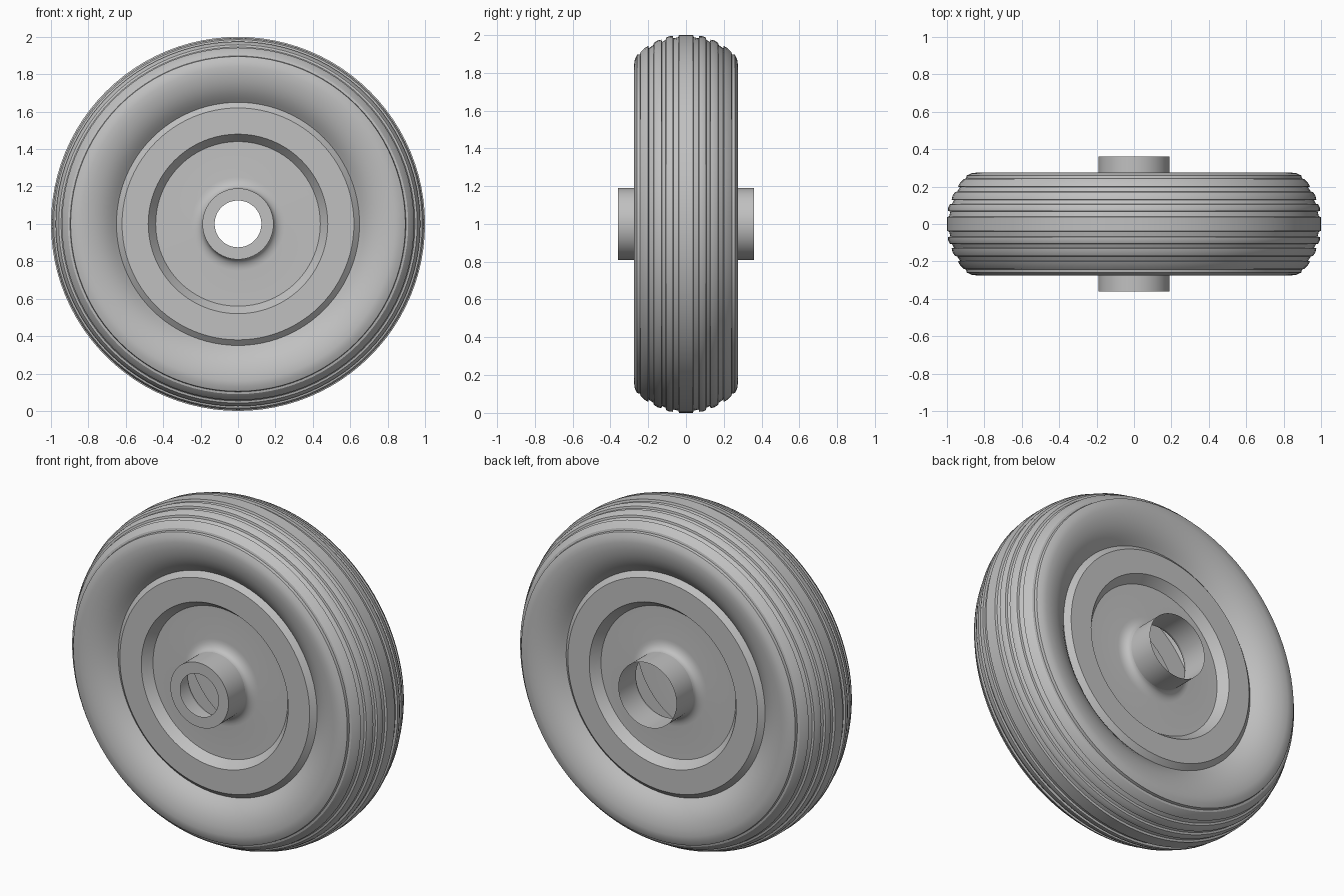
import bpy, bmesh, math
from mathutils import Matrix

if "Cube" in bpy.data.objects:
    bpy.data.objects.remove(bpy.data.objects["Cube"], do_unlink=True)

SIDES = 96
CENTRE_Z = 1.0

grey = bpy.data.materials.new("plain grey")
grey.use_nodes = True
colour = (0.53, 0.53, 0.53, 1)
grey.diffuse_color = colour
grey.node_tree.nodes["Principled BSDF"].inputs["Base Color"].default_value = colour


def lathe(name, profile):
    """Spin (radius, y) points about the wheel axle."""
    bm = bmesh.new()
    verts = [bm.verts.new((r, y, 0)) for r, y in profile]
    edges = [bm.edges.new(pair) for pair in zip(verts, verts[1:])]
    bmesh.ops.spin(bm, geom=verts + edges, cent=(0, 0, 0), axis=(0, 1, 0),
                   angle=math.tau, steps=SIDES, use_merge=True)
    bmesh.ops.remove_doubles(bm, verts=bm.verts, dist=1e-5)
    bmesh.ops.transform(bm, matrix=Matrix.Translation((0, 0, CENTRE_Z)), verts=bm.verts)
    bmesh.ops.recalc_face_normals(bm, faces=bm.faces)
    mesh = bpy.data.meshes.new(name)
    bm.to_mesh(mesh)
    bm.free()
    mesh.materials.append(grey)
    obj = bpy.data.objects.new(name, mesh)
    bpy.context.collection.objects.link(obj)
    bpy.ops.object.select_all(action="DESELECT")
    obj.select_set(True)
    bpy.context.view_layer.objects.active = obj
    bpy.ops.object.shade_smooth_by_angle(angle=math.radians(25))
    return obj


# Tyre: dished sidewall, then raised tread ribs with shallow grooves between them
sidewall = [(0.65, 0.19), (0.67, 0.208), (0.695, 0.228), (0.725, 0.246), (0.76, 0.261),
            (0.80, 0.271), (0.84, 0.275), (0.87, 0.271), (0.895, 0.259)]
ribs = [((0.91, 0.24), (0.942, 0.20)), ((0.958, 0.17), (0.975, 0.13)),
        ((0.985, 0.105), (0.994, 0.07))]
GROOVE = 0.012
tread = []
for (r0, y0), (r1, y1) in ribs:
    crown = ((r0 + r1) / 2 + 0.004, (y0 + y1) / 2)
    tread += [(r0 - GROOVE, y0 + 0.003), (r0, y0), crown, (r1, y1), (r1 - GROOVE, y1 - 0.003)]
tread += [(1.0 - GROOVE, 0.041), (1.0, 0.037)]
half = sidewall + tread
lathe("tyre", [(r, -y) for r, y in half] + half[::-1])

# Wheel discs: raised rim band, recessed web and a fillet into the hub
fillet = [(0.25 - 0.06 * math.sin(a), 0.205 - 0.04 * math.cos(a))
          for a in (math.pi / 2 * i / 6 for i in range(7))]
disc = [(0.65, 0.19), (0.62, 0.217), (0.48, 0.217), (0.44, 0.165)] + fillet
tube = disc[-1:] + [(0.19, 0.36)]
for side, sign in (("front", -1), ("back", 1)):
    # Only the front hub has an end ring; the back hub is open
    ring = [(0.125, 0.36)] if side == "front" else []
    for part, profile in (("_wheel_disc", disc), ("_hub", tube + ring)):
        obj = lathe(side + part, [(r, sign * y) for r, y in profile])
        # Face the shell away from the wheel centre
        lean = sum(f.area * (f.normal.y * sign + 0.5 * (
            f.normal.x * f.center.x + f.normal.z * (f.center.z - CENTRE_Z)))
            for f in obj.data.polygons)
        if lean < 0:
            obj.data.flip_normals()
